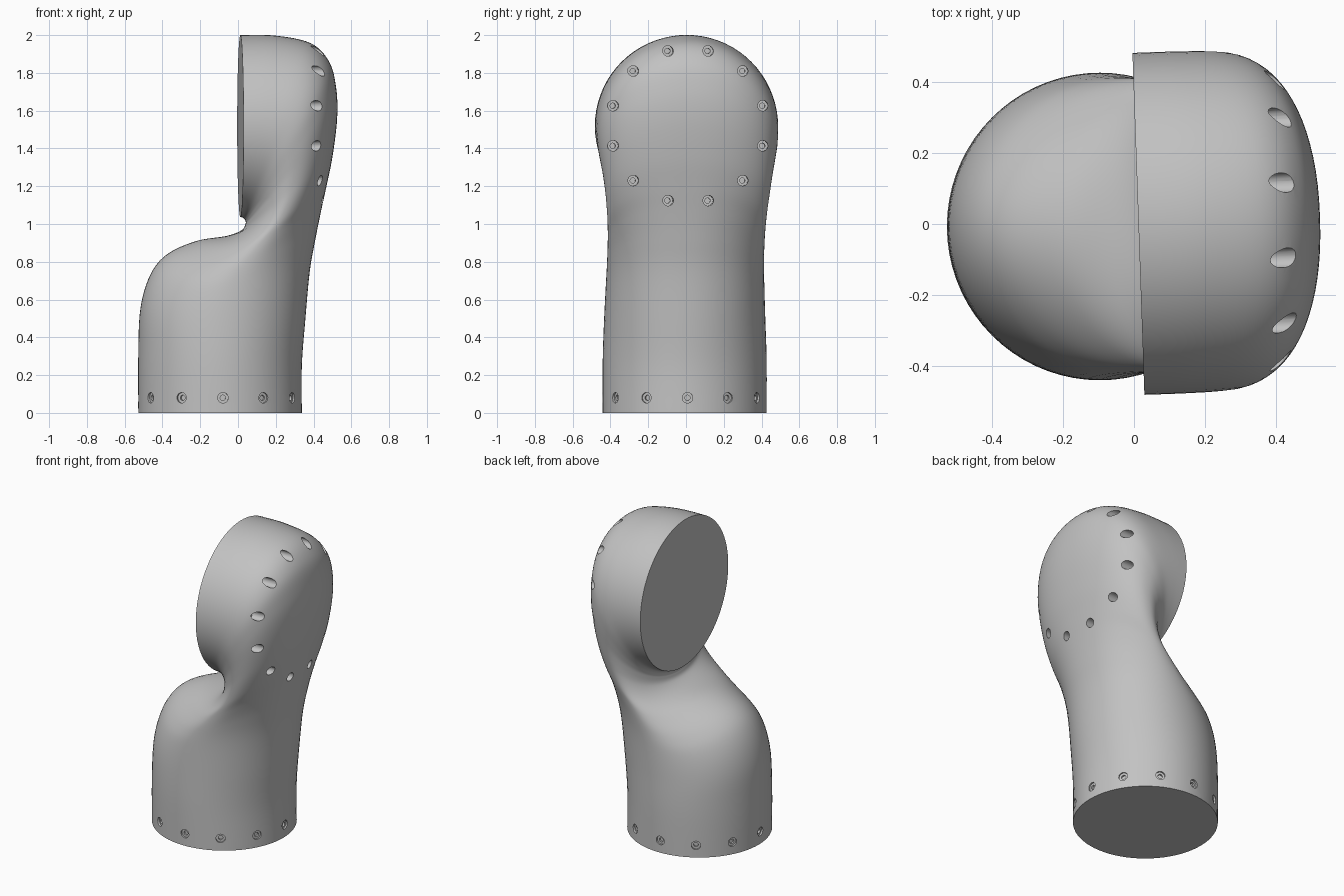
import bpy, bmesh, math
from mathutils import Vector

if "Cube" in bpy.data.objects:
    bpy.data.objects.remove(bpy.data.objects["Cube"], do_unlink=True)

grey = bpy.data.materials.new("plain grey")
grey.use_nodes = True
colour = (0.54, 0.54, 0.54, 1)
grey.diffuse_color = colour
grey.node_tree.nodes["Principled BSDF"].inputs["Base Color"].default_value = colour

SIDES, STEPS = 72, 6
TWIST = 0.035
LOW_X, LOW_Y, LOW_R = -0.095, -0.007, 0.434
HEAD_Z, HEAD_Y = 1.52, 0.008


def make_object(name, bm):
    bmesh.ops.recalc_face_normals(bm, faces=bm.faces)
    mesh = bpy.data.meshes.new(name)
    bm.to_mesh(mesh)
    bm.free()
    mesh.materials.append(grey)
    obj = bpy.data.objects.new(name, mesh)
    bpy.context.collection.objects.link(obj)
    return obj


def loft(bm, rings):
    """Skin a list of point rings and cap both ends."""
    loops = [[bm.verts.new(p) for p in ring] for ring in rings]
    n = len(loops[0])
    for a, b in zip(loops, loops[1:]):
        for i in range(n):
            j = (i + 1) % n
            bm.faces.new((a[i], a[j], b[j], b[i]))
    bm.faces.new(loops[0][::-1])
    bm.faces.new(loops[-1])


def spline(keys):
    """Catmull-Rom samples through rows of values."""
    rows = []
    for k in range(len(keys) - 1):
        p0, p1 = keys[max(k - 1, 0)], keys[k]
        p2, p3 = keys[k + 1], keys[min(k + 2, len(keys) - 1)]
        for s in range(STEPS):
            t = s / STEPS
            rows.append([b + 0.5 * t * (c - a + t * (2 * a - 5 * b + 4 * c - d
                         + t * (3 * (b - c) + d - a)))
                         for a, b, c, d in zip(p0, p1, p2, p3)])
    return rows + [list(keys[-1])]


def soft_power(value, power):
    return math.copysign(abs(value) ** power, value)


# Elbow body: inner x, z; outer x, z; half width; outer squareness; shoulder droop
sections = [
    (-.528, 0, .338, 0, .434, 2, 0), (-.528, .3, .338, .25, .434, 2, 0),
    (-.517, .55, .357, .5, .427, 2.05, .07), (-.465, .73, .38, .75, .42, 2.1, .15),
    (-.375, .84, .41, .92, .416, 2.15, .2), (-.22, .91, .44, 1.07, .415, 2.2, .18),
    (-.06, .937, .468, 1.2, .42, 2.2, .1), (.02, .967, .5, 1.36, .432, 2.2, .04),
    (.04, 1.0, .524, 1.56, .449, 2.2, .01), (.04, 1.015, .519, 1.72, .464, 2.2, 0),
    (.035, 1.025, .482, 1.86, .476, 2.15, 0), (.03, 1.03, .385, 1.957, .481, 2.05, 0),
    (.025, 1.034, .2, 1.997, .483, 2, 0), (.0125, 1.037, .0125, 2.0, .483, 2, 0),
]
rings = []
for ix, iz, ox, oz, half, square, droop in spline(sections):
    cx, cz = (ix + ox) / 2, (iz + oz) / 2
    w = min(max((cz - 0.5) / 0.7, 0), 1)
    ring = []
    for i in range(SIDES):
        a = math.tau * i / SIDES
        c, s = math.cos(a), math.sin(a)
        sag = droop * s * s * (1 - c) / 2
        if c > 0:
            c, s = soft_power(c, 2 / square), soft_power(s, 2 / square)
        x = cx + (ox - ix) / 2 * c
        z = cz + (oz - iz) / 2 * c - sag
        y = half * s
        ring.append((x - TWIST * y * w, y + TWIST * x * w + LOW_Y * (1 - w), z))
    rings.append(ring)
bm = bmesh.new()
loft(bm, rings)
body = make_object("elbow_body", bm)


# Stepped bolt pockets: a wide recess with a narrower hole in its floor
def pocket(bm, floor, axis, length, deep):
    axis = axis.normalized()
    u = axis.orthogonal().normalized()
    v = axis.cross(u)
    profile = [(0.014, -deep), (0.014, 0), (0.028, 0), (0.028, length)]
    loft(bm, [[floor + axis * h + (u * math.cos(math.tau * i / 20)
              + v * math.sin(math.tau * i / 20)) * r for i in range(20)]
              for r, h in profile])


bm = bmesh.new()
for k in range(12):
    # Ring around the base
    a = math.radians(30 * k + 2)
    out = Vector((math.cos(a), math.sin(a), 0))
    centre = Vector((LOW_X, LOW_Y, 0.08))
    pocket(bm, centre + out * (LOW_R - 0.012), out, 0.1, 0.012)
    # Ring on the domed head
    a = math.radians(30 * k + 15)
    out = Vector((1, TWIST, 0))
    floor = Vector((0.345, HEAD_Y + 0.41 * math.cos(a), HEAD_Z + 0.41 * math.sin(a)))
    floor.x -= TWIST * floor.y
    pocket(bm, floor, out, 0.4, 0.03)
cutter = make_object("bolt_pocket_cutter", bm)
cutter.hide_render = True

cut = body.modifiers.new("bolt pockets", "BOOLEAN")
cut.operation = "DIFFERENCE"
cut.solver = "EXACT"
cut.object = cutter
bpy.ops.object.select_all(action="DESELECT")
body.select_set(True)
bpy.context.view_layer.objects.active = body
bpy.ops.object.modifier_apply(modifier=cut.name)
bpy.data.objects.remove(cutter, do_unlink=True)
bpy.ops.object.shade_smooth_by_angle(angle=math.radians(35))
